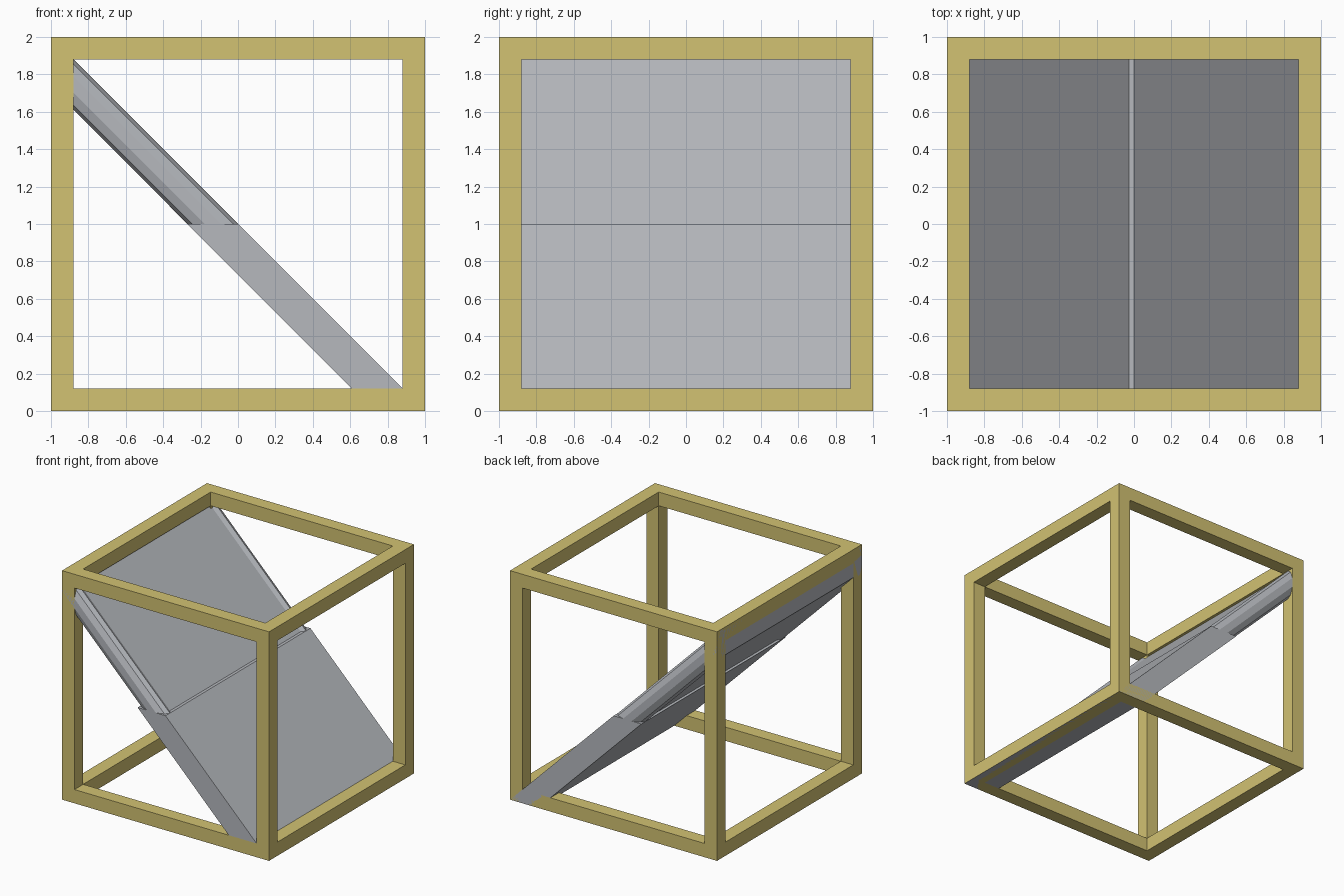
import bpy, bmesh, math

if "Cube" in bpy.data.objects:
    bpy.data.objects.remove(bpy.data.objects["Cube"])


def material(name, rgb):
    m = bpy.data.materials.new(name)
    lin = [(c / 255 / 12.92) if c < 10 else ((c / 255 + 0.055) / 1.055) ** 2.4 for c in rgb]
    m.diffuse_color = (*lin, 1)
    m.use_nodes = True
    m.node_tree.nodes["Principled BSDF"].inputs["Base Color"].default_value = m.diffuse_color
    return m


BRASS = material("pale brass", (210, 194, 114))
STEEL = material("light steel", (182, 185, 190))


def prism(name, start, end, mat):
    """Solid between two matching polygon rings."""
    bm = bmesh.new()
    a = [bm.verts.new(p) for p in start]
    b = [bm.verts.new(p) for p in end]
    bm.faces.new(a)
    bm.faces.new(b[::-1])
    n = len(a)
    for i in range(n):
        j = (i + 1) % n
        bm.faces.new((a[j], a[i], b[i], b[j]))
    bmesh.ops.recalc_face_normals(bm, faces=bm.faces)
    me = bpy.data.meshes.new(name)
    bm.to_mesh(me)
    bm.free()
    me.materials.append(mat)
    ob = bpy.data.objects.new(name, me)
    bpy.context.collection.objects.link(ob)
    return ob


def box(name, lo, hi, mat):
    ring = [(lo[0], lo[1]), (hi[0], lo[1]), (hi[0], hi[1]), (lo[0], hi[1])]
    return prism(name, [(x, y, lo[2]) for x, y in ring], [(x, y, hi[2]) for x, y in ring], mat)


# Open cube frame: posts, then bars along x and along y
T = 0.12
I = 1 - T
span = {-1: (-1, -I), 1: (I, 1)}
for s in (-1, 1):
    for t in (-1, 1):
        (a0, a1), (b0, b1) = span[s], span[t]
        box("post", (a0, b0, 0), (a1, b1, 2), BRASS)
        box("bar_along_x", (-I, a0, b0 + 1), (I, a1, b1 + 1), BRASS)
        box("bar_along_y", (a0, -I, b0 + 1), (a1, I, b1 + 1), BRASS)

# Lower half of the diagonal: solid slab with a level top ledge
D = 0.27
side = [(1, 0), (0, 1), (-D, 1), (1 - D, 0)]
prism("lower_slab", [(x, -1, z) for x, z in side], [(x, 1, z) for x, z in side], STEEL)


# Upper half: sections given as (y, x + z), run from the ledge to the x = -1 plane
def diagonal(name, section):
    return prism(name, [(k - 1, y, 1) for y, k in section],
                 [(-1, y, k + 1) for y, k in section], STEEL)


R = D / 2
mid = 1 - R
lip = R * math.cos(math.radians(36))
diagonal("upper_panel", [(-0.94, mid - lip), (0.94, mid - lip), (0.94, mid + lip), (-0.94, mid + lip)])

# Ten-sided rails along both edges of the upper half
RY = 0.06 / math.sin(math.radians(72))
for s in (-1, 1):
    ring = [math.radians(36 * i) for i in range(10)]
    diagonal("edge_rail", [(s * 0.94 + RY * math.sin(a), mid + R * math.cos(a)) for a in ring])
